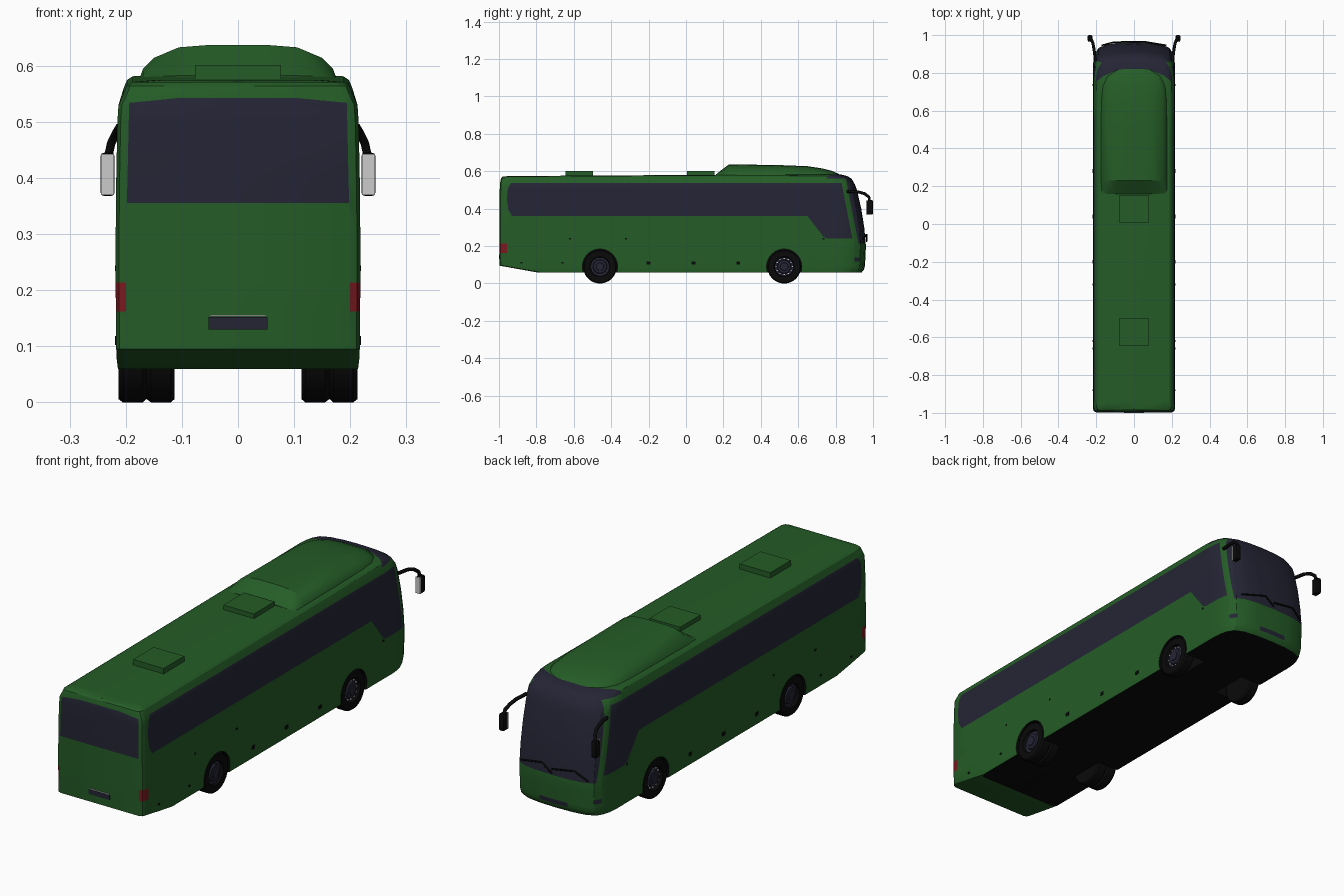
import bpy, bmesh, math
from mathutils import Vector

if "Cube" in bpy.data.objects:
    bpy.data.objects.remove(bpy.data.objects["Cube"])


def material(name, r, g, b):
    m = bpy.data.materials.new(name)
    m.diffuse_color = (r, g, b, 1)
    m.use_nodes = True
    m.node_tree.nodes["Principled BSDF"].inputs["Base Color"].default_value = m.diffuse_color
    return m


GREEN = material("green_paint", 0.018, 0.108, 0.020)
GLASS = material("dark_glass", 0.018, 0.018, 0.036)
BLACK = material("black_rubber", 0.003, 0.003, 0.003)
RED = material("red_lens", 0.20, 0.010, 0.014)
SILVER = material("silver", 0.6, 0.6, 0.6)


def finish(name, bm, mats, smooth=True):
    bmesh.ops.recalc_face_normals(bm, faces=bm.faces)
    me = bpy.data.meshes.new(name)
    bm.to_mesh(me)
    bm.free()
    for m in mats:
        me.materials.append(m)
    ob = bpy.data.objects.new(name, me)
    bpy.context.collection.objects.link(ob)
    if smooth:
        smooth_object(ob)
    return ob


def activate(ob):
    bpy.ops.object.select_all(action='DESELECT')
    ob.select_set(True)
    bpy.context.view_layer.objects.active = ob


def smooth_object(ob):
    activate(ob)
    bpy.ops.object.shade_smooth_by_angle(angle=math.radians(30))


def loft(bm, rings):
    rows = [[bm.verts.new(p) for p in ring] for ring in rings]
    n = len(rows[0])
    for a, b in zip(rows, rows[1:]):
        for i in range(n):
            bm.faces.new((a[i], a[(i + 1) % n], b[(i + 1) % n], b[i]))
    bm.faces.new(rows[0])
    bm.faces.new(rows[-1])


def box(name, x, y, z, mat, bevel=0):
    bm = bmesh.new()
    bmesh.ops.create_cube(bm, size=1)
    for v in bm.verts:
        v.co = [(r[0] + r[1]) / 2 + c * (r[1] - r[0]) for r, c in zip((x, y, z), v.co)]
    if bevel:
        bmesh.ops.bevel(bm, geom=bm.edges[:], offset=bevel, segments=2, affect='EDGES', profile=0.5)
    return finish(name, bm, [mat], bool(bevel))


def tube(name, pts, radius, mat):
    cu = bpy.data.curves.new(name, 'CURVE')
    cu.dimensions = '3D'
    cu.bevel_depth = radius
    cu.bevel_resolution = 2
    cu.use_fill_caps = True
    sp = cu.splines.new('POLY')
    sp.points.add(len(pts) - 1)
    for p, co in zip(sp.points, pts):
        p.co = (*co, 1)
    cu.materials.append(mat)
    bpy.context.collection.objects.link(bpy.data.objects.new(name, cu))


# Body shell: plan outlines stacked by height (z, half width, rear y, front y)
LAYERS = [(.06, .214, -.80, .94), (.075, .216, -.884, .952), (.095, .217, -.996, .957),
          (.2, .218, -.998, .962), (.3, .218, -.998, .953), (.4, .217, -.998, .937),
          (.5, .215, -.996, .914), (.53, .213, -.995, .903), (.555, .204, -.992, .885),
          (.570, .198, -.988, .86), (.577, .188, -.98, .83), (.580, .15, -.95, .79)]


def outline(z, w, r, f):
    half = [(w - .02, r), (w - .006, r + .006), (w, r + .02), (w, f - .13), (w - .004, f - .09),
            (w - .012, f - .06), (w - .03, f - .03), (w - .07, f - .012), (w - .13, f - .003)]
    pts = [(0, r)] + half + [(0, f)] + [(-x, y) for x, y in reversed(half)]
    return [(x, y, z + (.006 * y if z > .55 else 0)) for x, y in pts]


bm = bmesh.new()
loft(bm, [outline(*l) for l in LAYERS])
body = finish("body", bm, [GREEN, GLASS, BLACK, RED], False)

# Wheel arches
AXLES = (.525, -.46)
for y in AXLES:
    for s in (-1, 1):
        bpy.ops.mesh.primitive_cylinder_add(vertices=48, radius=.094, depth=.2,
                                            location=(s * .207, y, .09), rotation=(0, math.pi / 2, 0))
        cutter = bpy.context.object
        cutter.name = "arch_cutter"
        activate(body)
        mod = body.modifiers.new("arch", 'BOOLEAN')
        mod.operation = 'DIFFERENCE'
        mod.solver = 'EXACT'
        mod.object = cutter
        bpy.ops.object.modifier_apply(modifier="arch")
        bpy.data.objects.remove(cutter)


# Painted regions are cut into the body faces
def planes(axes, pts):
    a, b = ("xyz".index(c) for c in axes)
    ca, cb = (sum(p[i] for p in pts) / len(pts) for i in (0, 1))
    out = []
    for p, q in zip(pts, pts[1:] + pts[:1]):
        co, no = Vector((0, 0, 0)), Vector((0, 0, 0))
        co[a], co[b] = p
        no[a], no[b] = q[1] - p[1], p[0] - q[0]
        if no[a] * (ca - p[0]) + no[b] * (cb - p[1]) > 0:
            no.negate()
        out.append((co, no.normalized()))
    return out


def paint(bm, mat, cuts, test=lambda n: True):
    bm.normal_update()
    faces = [f for f in bm.faces if test(f.normal)]
    for co, no in cuts:
        geom = set(faces)
        for f in faces:
            geom.update(f.edges)
            geom.update(f.verts)
        res = bmesh.ops.bisect_plane(bm, geom=list(geom), dist=1e-5, plane_co=co, plane_no=no)
        faces = list({f for f in res['geom'] if isinstance(f, bmesh.types.BMFace)
                      and (f.calc_center_median() - co).dot(no) < 0})
    for f in faces:
        f.material_index = mat


def rect(a0, a1, b0, b1):
    return [(a0, b0), (a1, b0), (a1, b1), (a0, b1)]


bm = bmesh.new()
bm.from_mesh(body.data)
for f in bm.faces:
    c = f.calc_center_median()
    f.material_index = 2 if c.z < .061 or (c.z < .2 and abs(c.y) < .7 and abs(c.x) < .2) else 0
side = lambda n: abs(n.x) > .5
# windscreen, then green pillars and roof behind its arched top edge
paint(bm, 1, planes("yz", rect(.735, 1.1, .215, .7)))
paint(bm, 0, planes("yz", [(.70, .2), (.925, .2), (.855, .562), (.70, .562)]))
arc = [(0, .82), (.1, .81), (.16, .785), (.215, .74)]
roof = [(-x, y) for x, y in reversed(arc[1:])] + arc + [(.215, .7), (-.215, .7)]
paint(bm, 0, planes("xy", roof) + [(Vector((0, 0, .562)), Vector((0, 0, -1)))])
# side windows
paint(bm, 1, planes("yz", [(-.93, .36), (-.95, .395), (-.957, .45), (-.952, .51), (-.935, .538),
                           (.832, .538), (.866, .36)]), side)
paint(bm, 1, planes("yz", [(.65, .36), (.735, .25), (.755, .24), (.89, .24), (.866, .36)]), side)
# rear window, tail lights, front grille and headlights
paint(bm, 1, planes("xz", [(-.198, .355), (.198, .355), (.194, .534), (.1, .543), (-.1, .543),
                           (-.194, .534)]), lambda n: n.y < -.7)
for s in (-1, 1):
    paint(bm, 3, planes("xz", rect(s * .2, s * .3, .162, .214))
          + [(Vector((0, -.957, 0)), Vector((0, 1, 0)))])
    paint(bm, 1, planes("xz", rect(s * .182, s * .204, .118, .138)), lambda n: n.y > .2)
paint(bm, 1, planes("xz", rect(-.07, .07, .085, .105)), lambda n: n.y > .2)
bm.to_mesh(body.data)
bm.free()
smooth_object(body)

# Roof air-conditioning pod: sections along y (y, height, half width)
SECTION = [(1, 0), (.96, .3), (.85, .62), (.6, .93), (.3, 1)]
PROFILE = [(.16, .006, .172), (.18, .022, .175), (.23, .060, .176), (.5, .056, .176), (.65, .050, .175),
           (.73, .038, .168), (.78, .025, .145), (.815, .010, .10), (.825, .002, .06)]
half = SECTION + [(0, 1)] + [(-x, z) for x, z in reversed(SECTION)]
bm = bmesh.new()
loft(bm, [[(x * w, y, .577 + z * h) for x, z in half] for y, h, w in PROFILE])
finish("roof_pod", bm, [GREEN])

# Roof hatches and rear number plate
for y in (-.645, .005):
    box("roof_hatch", (-.077, .077), (y, y + .148), (.57, .601), GREEN)
box("rear_plate", (-.053, .053), (-1, -.99), (.13, .152), GLASS)
box("rear_plate_lamp", (-.05, .05), (-1, -.99), (.153, .156), SILVER)

# Wheels: lathed profile (radius, x), the last part is the rim
TYRE = [(0, .163), (.084, .163), (.09, .170), (.09, .205), (.084, .213), (.054, .212)]
RIM = [(.050, .200), (.038, .198), (.034, .207), (.022, .208), (.020, .211), (0, .211)]


def wheel(name, s, y, shift=0):
    bm = bmesh.new()
    pts = [bm.verts.new((s * (x - shift), 0, r)) for r, x in TYRE + RIM]
    edges = [bm.edges.new(p) for p in zip(pts, pts[1:])]
    bmesh.ops.spin(bm, geom=pts + edges, cent=(0, 0, 0), axis=(1, 0, 0), angle=math.tau, steps=36)
    bmesh.ops.remove_doubles(bm, verts=bm.verts, dist=1e-5)
    for f in bm.faces:
        c = f.calc_center_median()
        f.material_index = int(math.hypot(c.y, c.z) < .051 and abs(c.x) > .18 - shift)
    bmesh.ops.translate(bm, verts=bm.verts, vec=(0, y, .09))
    finish(name, bm, [BLACK, GLASS])


for s in (-1, 1):
    for y, label in zip(AXLES, ("front", "rear")):
        wheel(label + "_wheel", s, y)
    wheel("inner_rear_wheel", s, AXLES[1], .05)
    # front wheel bolts
    for i in range(12):
        a = math.tau * i / 12
        y, z = AXLES[0] + .043 * math.cos(a), .09 + .043 * math.sin(a)
        box("wheel_bolt", sorted((s * .196, s * .204)), (y - .003, y + .003), (z - .003, z + .003), SILVER)
    # door mirrors
    tube("mirror_arm", [(s * .203, .86, .493), (s * .211, .92, .490), (s * .217, .955, .480),
                        (s * .226, .978, .462), (s * .232, .982, .435)], .008, BLACK)
    box("mirror_head", sorted((s * .220, s * .245)), (.966, 1.0), (.368, .445), BLACK, .006)
    box("mirror_glass", sorted((s * .221, s * .244)), (.963, .969), (.370, .443), SILVER)
    # luggage door handles and side markers
    for y, z, r in [(-.2, .11, .01), (.04, .11, .01), (.28, .11, .01), (-.88, .11, .005), (-.66, .11, .005),
                    (-.62, .24, .005), (-.32, .24, .005), (.735, .238, .005)]:
        box("side_marker", sorted((s * .212, s * .2195)), (y - r, y + r), (z - r * .8, z + r * .8), BLACK)

# Windscreen wipers
tube("wiper_left", [(-.17, .946, .225), (-.11, .962, .262), (0, .966, .245)], .004, BLACK)
tube("wiper_right", [(0, .966, .225), (.05, .966, .262), (.17, .946, .235)], .004, BLACK)
